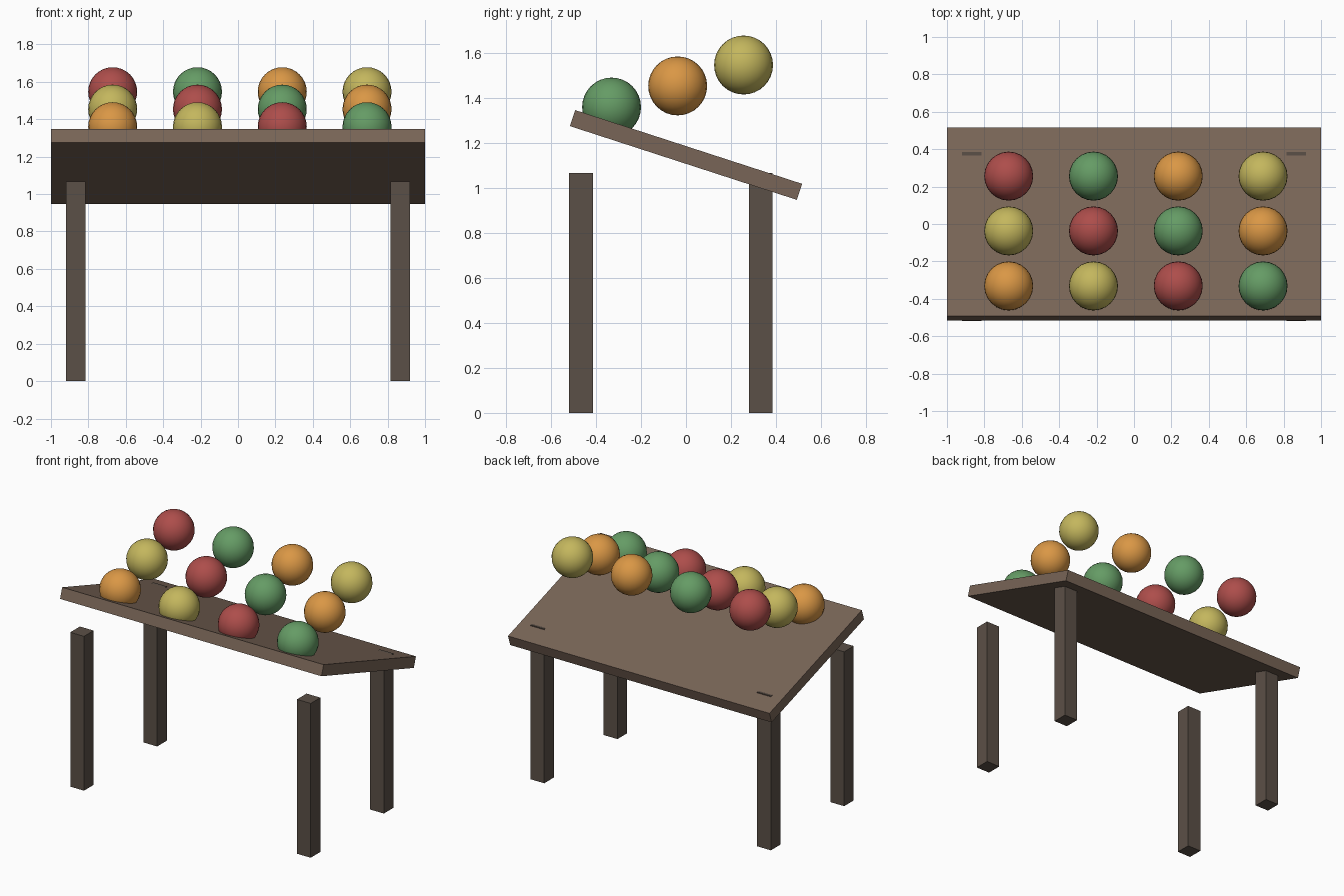
import bpy
from math import radians

if "Cube" in bpy.data.objects:
    bpy.data.objects.remove(bpy.data.objects["Cube"])


def material(name, rgb):
    m = bpy.data.materials.new(name)
    m.diffuse_color = (*rgb, 1)
    m.use_nodes = True
    m.node_tree.nodes["Principled BSDF"].inputs["Base Color"].default_value = m.diffuse_color
    return m


def box(name, loc, size, mat, tilt=0):
    bpy.ops.mesh.primitive_cube_add(size=1, location=loc, rotation=(tilt, 0, 0))
    o = bpy.context.object
    o.name = name
    o.scale = size
    bpy.ops.object.transform_apply(location=False, rotation=False, scale=True)
    o.data.materials.append(mat)
    return o


board_wood = material("board_wood", (0.19, 0.13, 0.095))
leg_wood = material("leg_wood", (0.105, 0.08, 0.063))
fruit = [
    ("red", material("red", (0.42, 0.075, 0.07))),
    ("green", material("green", (0.13, 0.33, 0.13))),
    ("orange", material("orange", (0.70, 0.31, 0.06))),
    ("yellow", material("yellow", (0.55, 0.47, 0.11))),
]

# Tilted display board, high at the front
box("display_board", (0, 0, 1.147), (2.0, 1.061, 0.075), board_wood, radians(-18))

# Four square legs; the back pair just pokes through the board
for row, y in (("front", -0.467), ("back", 0.333)):
    for side, x in (("left", -0.867), ("right", 0.867)):
        box(f"{row}_{side}_leg", (x, y, 0.5335), (0.105, 0.105, 1.067), leg_wood)

# Three rising rows of four fruits, colours shifted from row to row
rows = ((-0.331, 1.36, 2), (-0.037, 1.454, 3), (0.256, 1.547, 0))
for r, (y, z, shift) in enumerate(rows):
    for c in range(4):
        colour, mat = fruit[(c + shift) % 4]
        bpy.ops.mesh.primitive_uv_sphere_add(
            segments=24, ring_count=16, radius=0.131,
            location=(-0.67 + c * 0.4533, y, z))
        o = bpy.context.object
        o.name = f"{colour}_fruit_{r + 1}_{c + 1}"
        o.data.materials.append(mat)
        bpy.ops.object.shade_smooth()
